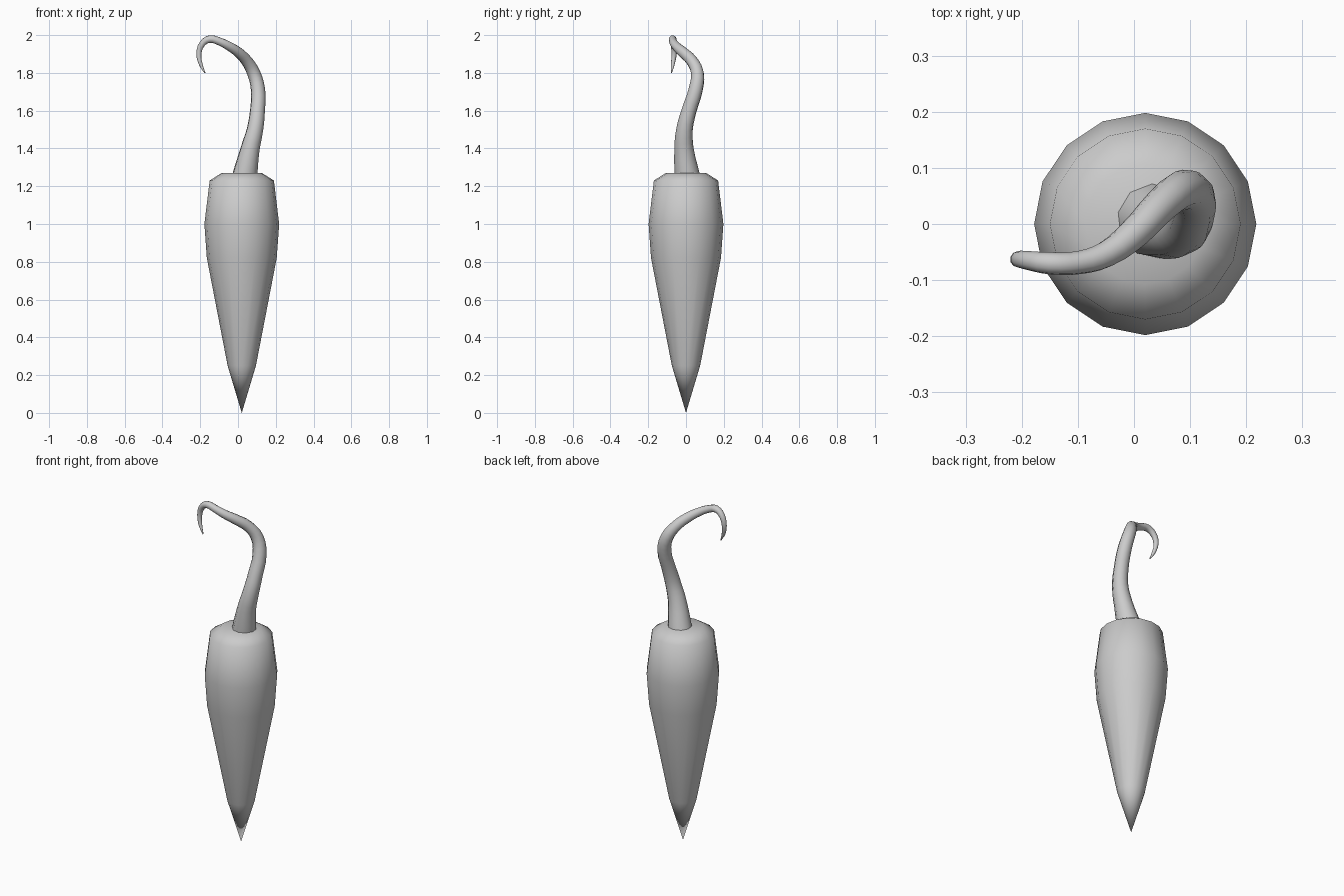
import bpy, bmesh, math

if "Cube" in bpy.data.objects:
    bpy.data.objects.remove(bpy.data.objects["Cube"])


def activate(obj):
    bpy.ops.object.select_all(action='DESELECT')
    obj.select_set(True)
    bpy.context.view_layer.objects.active = obj


def lathe(name, profile, centre, sides):
    """Revolve (radius, z) pairs; tip and cap are fans around zero-radius ends."""
    bm = bmesh.new()
    verts = [bm.verts.new((centre + r, 0, z)) for r, z in profile]
    edges = [bm.edges.new(pair) for pair in zip(verts, verts[1:])]
    bmesh.ops.spin(bm, geom=verts + edges, cent=(centre, 0, 0), axis=(0, 0, 1),
                   angle=math.tau, steps=sides, use_duplicate=False)
    bmesh.ops.remove_doubles(bm, verts=bm.verts, dist=0.0005)
    bmesh.ops.recalc_face_normals(bm, faces=bm.faces)
    mesh = bpy.data.meshes.new(name)
    bm.to_mesh(mesh)
    bm.free()
    obj = bpy.data.objects.new(name, mesh)
    bpy.context.collection.objects.link(obj)
    return obj


# Tapered root body
body = lathe("root_body", [(0, 0), (0.075, 0.25), (0.185, 0.82), (0.198, 1.0),
                           (0.17, 1.23), (0.107, 1.27), (0, 1.27)], 0.02, 16)
activate(body)
bpy.ops.object.shade_smooth_by_angle(angle=math.radians(60))

# Curling stem: x, y, z, radius
path = [
    (0.035, 0.007, 1.25, 0.068), (0.065, -0.011, 1.40, 0.051),
    (0.090, -0.008, 1.50, 0.044), (0.103, 0.016, 1.60, 0.040),
    (0.106, 0.051, 1.71, 0.038), (0.083, 0.060, 1.80, 0.035),
    (0.045, 0.030, 1.865, 0.031), (0.000, -0.017, 1.91, 0.028),
    (-0.050, -0.054, 1.943, 0.024), (-0.100, -0.069, 1.967, 0.021),
    (-0.150, -0.070, 1.979, 0.020), (-0.190, -0.065, 1.953, 0.017),
    (-0.207, -0.063, 1.90, 0.014), (-0.197, -0.070, 1.845, 0.010),
    (-0.175, -0.077, 1.80, 0.003),
]
curve = bpy.data.curves.new("stem", 'CURVE')
curve.dimensions = '3D'
curve.bevel_depth = 1.0
curve.bevel_resolution = 3
curve.resolution_u = 3
curve.use_fill_caps = True
spline = curve.splines.new('BEZIER')
spline.bezier_points.add(len(path) - 1)
for point, (x, y, z, r) in zip(spline.bezier_points, path):
    point.co = (x, y, z)
    point.radius = r
    point.handle_left_type = point.handle_right_type = 'AUTO'
stem = bpy.data.objects.new("stem", curve)
bpy.context.collection.objects.link(stem)
activate(stem)
bpy.ops.object.convert(target='MESH')
bpy.ops.object.shade_smooth_by_angle(angle=math.radians(60))
